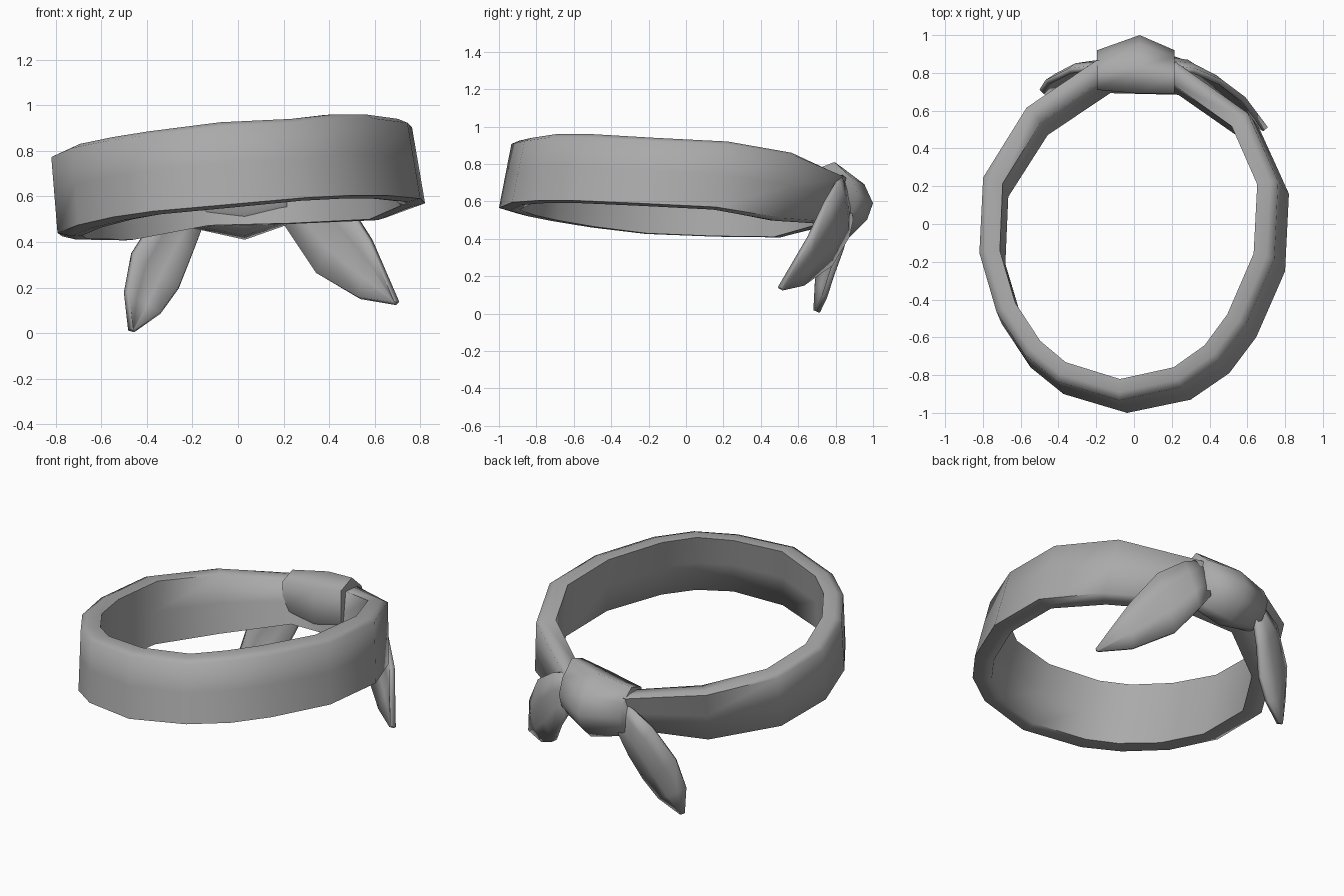
import bpy, bmesh, math
from mathutils import Vector

if "Cube" in bpy.data.objects:
    bpy.data.objects.remove(bpy.data.objects["Cube"])

cloth = bpy.data.materials.new("grey_cloth")
cloth.diffuse_color = (0.4, 0.4, 0.4, 1)
cloth.use_nodes = True
cloth.node_tree.nodes["Principled BSDF"].inputs["Base Color"].default_value = cloth.diffuse_color


def make(name, rings, wrap_rings, wrap_points, caps=False, angle=40, solid=0):
    """Loft faces through a list of equally long point rings."""
    bm = bmesh.new()
    vs = [[bm.verts.new(p) for p in r] for r in rings]
    n, m = len(vs), len(vs[0])
    for i in range(n if wrap_rings else n - 1):
        for j in range(m if wrap_points else m - 1):
            a, b = vs[i], vs[(i + 1) % n]
            k = (j + 1) % m
            bm.faces.new((a[j], b[j], b[k], a[k]))
    if caps:
        bm.faces.new(vs[0])
        bm.faces.new(vs[-1])
    bmesh.ops.recalc_face_normals(bm, faces=bm.faces)
    me = bpy.data.meshes.new(name)
    bm.to_mesh(me)
    bm.free()
    ob = bpy.data.objects.new(name, me)
    bpy.context.collection.objects.link(ob)
    me.materials.append(cloth)
    if solid:
        mod = ob.modifiers.new("thickness", "SOLIDIFY")
        mod.thickness, mod.offset = solid, 0
    bpy.ops.object.select_all(action="DESELECT")
    ob.select_set(True)
    bpy.context.view_layer.objects.active = ob
    bpy.ops.object.shade_smooth_by_angle(angle=math.radians(angle))
    return ob


# Headband: outer top x, y, top z, bottom z at each corner; the axis leans
stations = [
    (-0.08, -0.93, 0.925, 0.565), (0.25, -0.86, 0.94, 0.595), (0.45, -0.72, 0.96, 0.605),
    (0.59, -0.53, 0.96, 0.605), (0.74, -0.18, 0.94, 0.59), (0.76, 0.23, 0.92, 0.57),
    (0.60, 0.59, 0.86, 0.51), (0.22, 0.86, 0.74, 0.49), (-0.20, 0.87, 0.71, 0.48),
    (-0.57, 0.62, 0.74, 0.42), (-0.80, 0.25, 0.77, 0.425), (-0.82, -0.15, 0.79, 0.44),
    (-0.73, -0.46, 0.83, 0.475), (-0.58, -0.69, 0.86, 0.51), (-0.41, -0.83, 0.885, 0.535)]
section = [(0, 0), (0, 0.5), (0, 0.95), (0.04, 1), (0.11, 0.99), (0.11, 0.5), (0.11, -0.03), (0.06, -0.04)]
rings = []
for i, (x, y, top, bot) in enumerate(stations):
    a, b = stations[i - 1], stations[(i + 1) % len(stations)]
    inward = Vector((a[1] - b[1], b[0] - a[0], 0)).normalized()
    lean = Vector((0.045 + 0.02 * x, -0.07, 0))
    rings.append([Vector((x, y, bot + (top - bot) * v)) + inward * u + lean * (1 - v)
                  for u, v in section])
make("headband", rings, True, True, angle=74)

# Knot: octagonal sections swelling towards the middle
knot = []
for x, y0, y1, z0, z1 in [(-0.195, 0.71, 0.92, 0.46, 0.745), (0.03, 0.69, 1.0, 0.41, 0.785),
                          (0.215, 0.69, 0.92, 0.475, 0.81)]:
    dy, dz = y1 - y0, z1 - z0
    knot.append([(x, y0 + dy * u, z0 + dz * v) for u, v in
                 [(0, 0.3), (0, 0.88), (0.45, 1), (0.85, 0.75), (1, 0.48), (0.9, 0.25), (0.6, 0.0), (0.25, 0.05)]])
make("knot", knot, False, True, caps=True, angle=75)


# Tails: matching points on the upper and lower edge, puffed along the middle
def tail(name, pairs, puff):
    rows = []
    for i, (u, l) in enumerate(pairs):
        u, l = Vector(u), Vector(l)
        bulge = Vector(puff) * math.sin(math.pi * (i + 0.5) / len(pairs))
        rows.append([u, u.lerp(l, 0.33) + bulge, u.lerp(l, 0.67) + bulge, l])
    make(name, rows, False, False, solid=0.03, angle=60)


tail("right_tail", [
    ((0.18, 0.83, 0.75), (0.19, 0.88, 0.50)), ((0.32, 0.81, 0.70), (0.25, 0.86, 0.41)),
    ((0.46, 0.75, 0.60), (0.35, 0.77, 0.26)), ((0.58, 0.66, 0.41), (0.53, 0.62, 0.155)),
    ((0.695, 0.50, 0.14), (0.685, 0.505, 0.13))], (0.01, 0.015, 0))
tail("left_tail", [
    ((-0.17, 0.83, 0.66), (-0.15, 0.86, 0.48)), ((-0.34, 0.81, 0.54), (-0.20, 0.83, 0.35)),
    ((-0.46, 0.75, 0.35), (-0.26, 0.775, 0.20)), ((-0.49, 0.70, 0.18), (-0.34, 0.74, 0.09)),
    ((-0.47, 0.69, 0.015), (-0.455, 0.70, 0.01))], (-0.015, 0.025, 0))
